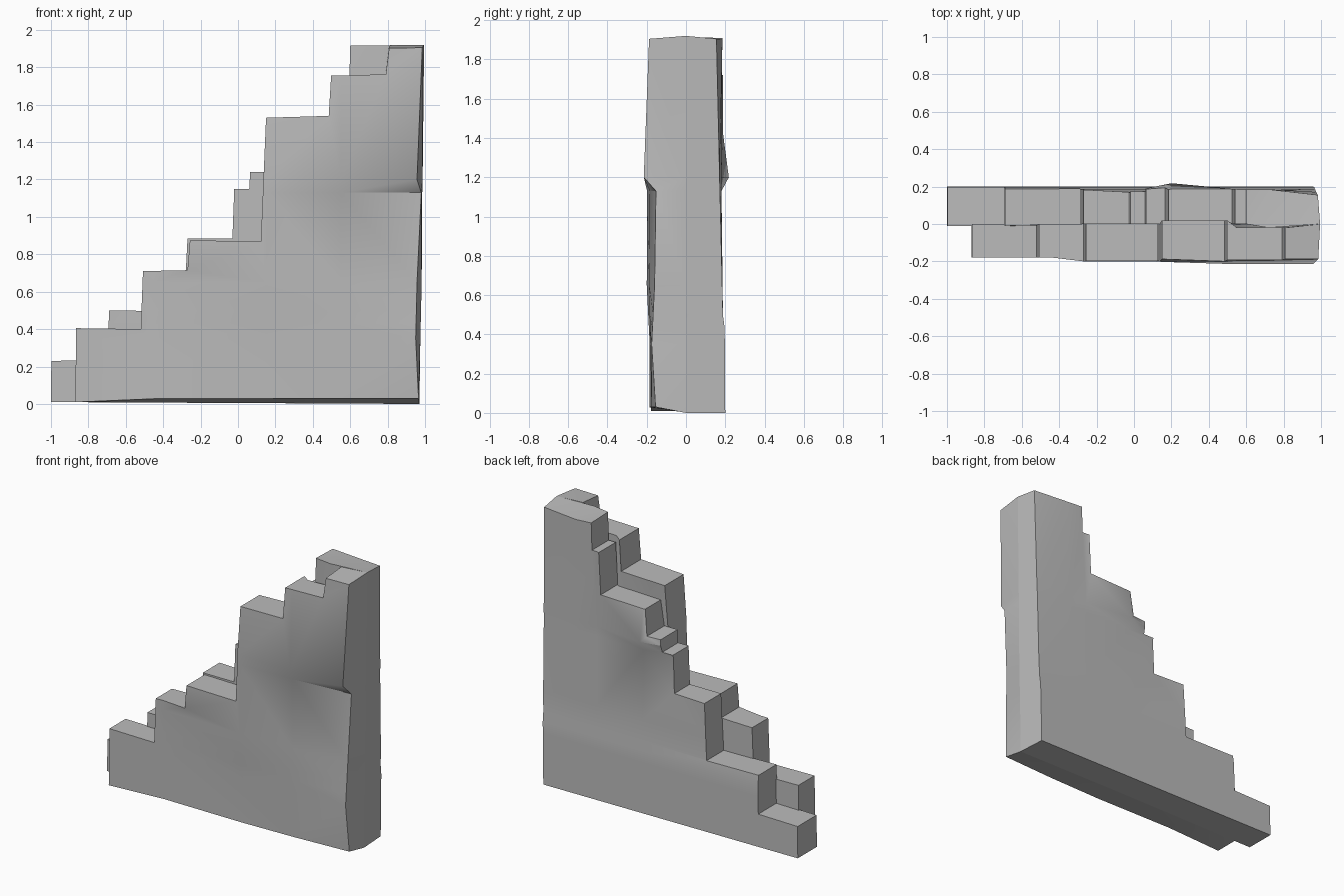
import bpy, bmesh, math

cube = bpy.data.objects.get("Cube")
if cube:
    bpy.data.objects.remove(cube, do_unlink=True)

stone = bpy.data.materials.new("stone grey")
stone.use_nodes = True
GREY = (0.5, 0.5, 0.5, 1)
stone.diffuse_color = GREY
stone.node_tree.nodes["Principled BSDF"].inputs["Base Color"].default_value = GREY
stone.node_tree.nodes["Principled BSDF"].inputs["Roughness"].default_value = 0.9


def ramp(v, pts):
    """Piecewise linear curve through (position, value) points."""
    if v <= pts[0][0]:
        return pts[0][1]
    for (a, fa), (b, fb) in zip(pts, pts[1:]):
        if v <= b:
            return fa + (fb - fa) * (v - a) / (b - a)
    return pts[-1][1]


# Outline of the tall end, shared by both halves so that they meet flush
END = [(0.995, 1.92), (0.987, 1.2), (0.985, 1.13), (0.982, 0.65), (0.975, 0.35), (0.97, 0)]


def front_shape(x, z):
    # Bulging lower wall that thins toward the tall end, under an overhang
    lower = ramp(z, [(0, -0.185), (0.35, -0.185), (0.65, -0.2), (1.13, -0.198)])
    thin = ramp(z, [(0, 0.03), (0.35, 0.01), (0.65, 0.04), (1.13, 0.045), (1.2, 0)])
    y = lower + thin * ramp(x, [(0.15, 0), (0.55, 0.3), (0.97, 1)])
    if z > 1.15:
        y = ramp(z, [(1.2, -0.215), (1.53, -0.2), (1.9, -0.188)])
        y = y + 0.015 * ramp(x, [(0.12, 1), (0.3, 0)])
    if x < -0.3:
        y = max(y, -0.178)
    if x > 0.9:
        x -= ramp(z, [(0, 0.005), (0.35, 0.025), (0.65, 0.025), (1.13, 0.005), (1.2, 0.03), (1.9, 0.01)])
    if z < 0.1:
        z += ramp(x, [(-0.52, 0), (-0.45, 0.02), (0.97, 0.03)])
    return x, y, z - (0.015 if z > 1.8 else 0)


def back_shape(x, z):
    # Thick foot, slimmer upper wall, and one swollen block
    y = ramp(z, [(0, 0.2), (0.43, 0.197), (0.5, 0.188), (1.2, 0.18), (1.9, 0.185)])
    if z > 0.6:
        y -= ramp(x, [(-0.28, 0), (-0.03, 0.013), (0.12, 0.013), (0.2, 0)])
    if z > 1.1:
        swell = ramp(z, [(1.13, 0), (1.2, 0.038), (1.42, 0.006)])
        y += swell * ramp(x, [(0.17, 0.6), (0.2, 1), (0.535, 1), (0.56, 0)])
    y -= ramp(x, [(0.72, 0), (0.99, 0.03)]) * ramp(z, [(0.5, 0), (1.2, 0.3), (1.9, 1)])
    if x > 0.9:
        x -= 0.012
    return x, y, z - ramp(z, [(1.8, 0), (1.9, 0.015)]) * ramp(x, [(0.6, 0.4), (0.72, 1)])


def wall_half(name, steps, shape, side, x_cuts, inner):
    bm = bmesh.new()
    # Stepped outline pushed out to one side
    face = bm.faces.new([bm.verts.new((x, 0, z)) for x, z in steps + END])
    moved = bmesh.ops.extrude_face_region(bm, geom=[face])["geom"]
    for v in moved:
        if isinstance(v, bmesh.types.BMVert):
            v.co.y = side
    # Cut rows and columns so that the outer face can bulge
    for axis, cuts in ((0, x_cuts), (2, (0.35, 0.43, 0.5, 0.65, 1.13, 1.2))):
        for c in cuts:
            at, normal = [0, 0, 0], [0, 0, 0]
            at[axis], normal[axis] = c, 1
            geom = bm.verts[:] + bm.edges[:] + bm.faces[:]
            bmesh.ops.bisect_plane(bm, geom=geom, dist=0.002, plane_co=at, plane_no=normal)
    for v in bm.verts:
        if abs(v.co.y) > 0.5:
            v.co = shape(v.co.x, v.co.z)
        else:
            v.co.y = inner(v.co.x, v.co.z)
    bmesh.ops.triangulate(bm, faces=bm.faces[:])
    bmesh.ops.recalc_face_normals(bm, faces=bm.faces[:])
    mesh = bpy.data.meshes.new(name)
    bm.to_mesh(mesh)
    bm.free()
    mesh.materials.append(stone)
    ob = bpy.data.objects.new(name, mesh)
    bpy.context.collection.objects.link(ob)
    bpy.context.view_layer.objects.active = ob
    ob.select_set(True)
    bpy.ops.object.shade_smooth_by_angle(angle=math.radians(30))
    ob.select_set(False)


# Front half: six broad steps
front_steps = [(-0.87, 0.01), (-0.865, 0.405), (-0.52, 0.4), (-0.508, 0.71), (-0.27, 0.715),
               (-0.257, 0.875), (0.122, 0.868), (0.15, 1.53), (0.485, 1.54), (0.498, 1.755),
               (0.79, 1.762), (0.808, 1.917)]
wall_half("front_wall", front_steps, front_shape, -1, (-0.45, 0.15, 0.55),
          lambda x, z: 0.02 if z > 1.3 and 0.1 < x < 0.55 else -0.02 if z > 1.7 and x < 0.85 else 0)

# Back half: broad steps with three narrow ones between
back_steps = [(-1, 0.01), (-0.998, 0.23), (-0.695, 0.235), (-0.69, 0.5), (-0.29, 0.495),
              (-0.27, 0.885), (-0.03, 0.885), (-0.02, 1.15), (0.06, 1.15), (0.065, 1.24),
              (0.165, 1.24), (0.185, 1.42), (0.525, 1.43), (0.54, 1.72), (0.595, 1.72),
              (0.6, 1.915)]
wall_half("back_wall", back_steps, back_shape, 1, (0.2, 0.56, 0.72),
          lambda x, z: -0.02 if 0.7 < x < 0.85 and z > 1.8 else -0.01 if x < -0.6 else 0)
